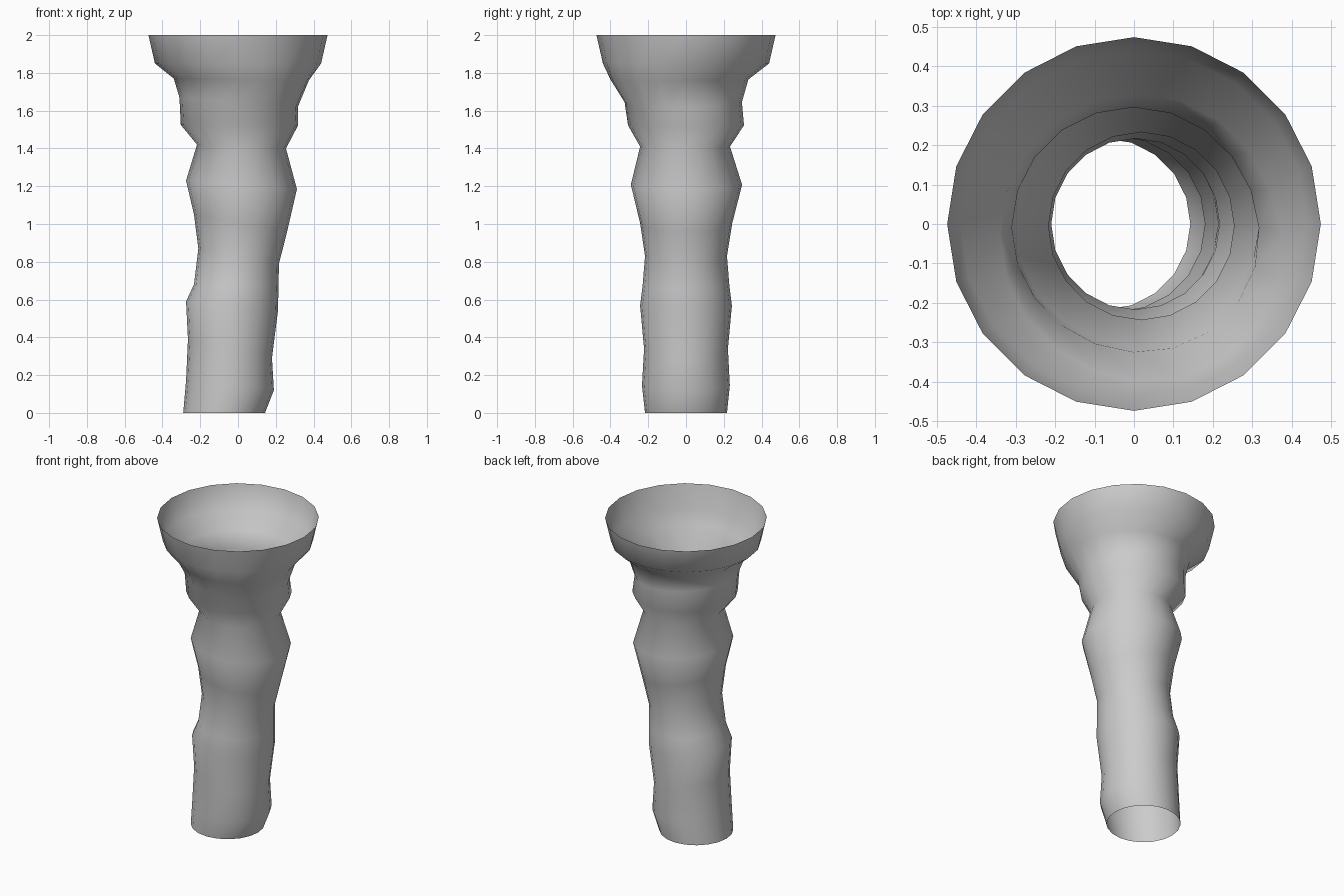
import bpy, bmesh, math

SIDES = 20
# ring extents: left x, right x, front y, back y, z at left, z at right, front-right bulge
RINGS = [
    (-.29, .143, -.217, .217, 0, 0, 0),
    (-.275, .19, -.233, .232, .17, .12, 0),
    (-.265, .18, -.222, .222, .39, .29, 0),
    (-.275, .212, -.243, .243, .59, .545, 0),
    (-.233, .214, -.230, .230, .68, .66, 0),
    (-.21, .217, -.217, .217, .87, .79, 0),
    (-.233, .26, -.243, .245, 1.05, .96, 0),
    (-.275, .312, -.292, .297, 1.23, 1.185, 0),
    (-.217, .254, -.243, .233, 1.42, 1.40, 0),
    (-.303, .317, -.307, .307, 1.525, 1.52, 0),
    (-.31, .307, -.315, .296, 1.67, 1.62, .02),
    (-.34, .36, -.385, .33, 1.77, 1.76, .03),
    (-.44, .44, -.44, .44, 1.85, 1.85, 0),
    (-.474, .474, -.474, .474, 2, 2, 0),
]

# open, wavy tube made of lofted, slightly tilted rings
bm = bmesh.new()
loops = []
for xl, xr, yf, yb, zl, zr, bulge in RINGS:
    loop = []
    for i in range(SIDES):
        a = 2 * math.pi * i / SIDES
        c, s = math.cos(a), math.sin(a)
        b = bulge * max(0, math.cos(a + math.pi / 4)) ** 2
        loop.append(bm.verts.new((
            (xl + xr) / 2 + c * ((xr - xl) / 2 + b),
            (yf + yb) / 2 + s * ((yb - yf) / 2 + b),
            (zl + zr) / 2 + c * (zr - zl) / 2)))
    loops.append(loop)
for low, high in zip(loops, loops[1:]):
    for i in range(SIDES):
        j = (i + 1) % SIDES
        bm.faces.new((low[i], low[j], high[j], high[i])).smooth = True

mesh = bpy.data.meshes.new("flared_tube")
bm.to_mesh(mesh)
bm.free()
bpy.context.collection.objects.link(bpy.data.objects.new("flared_tube", mesh))
